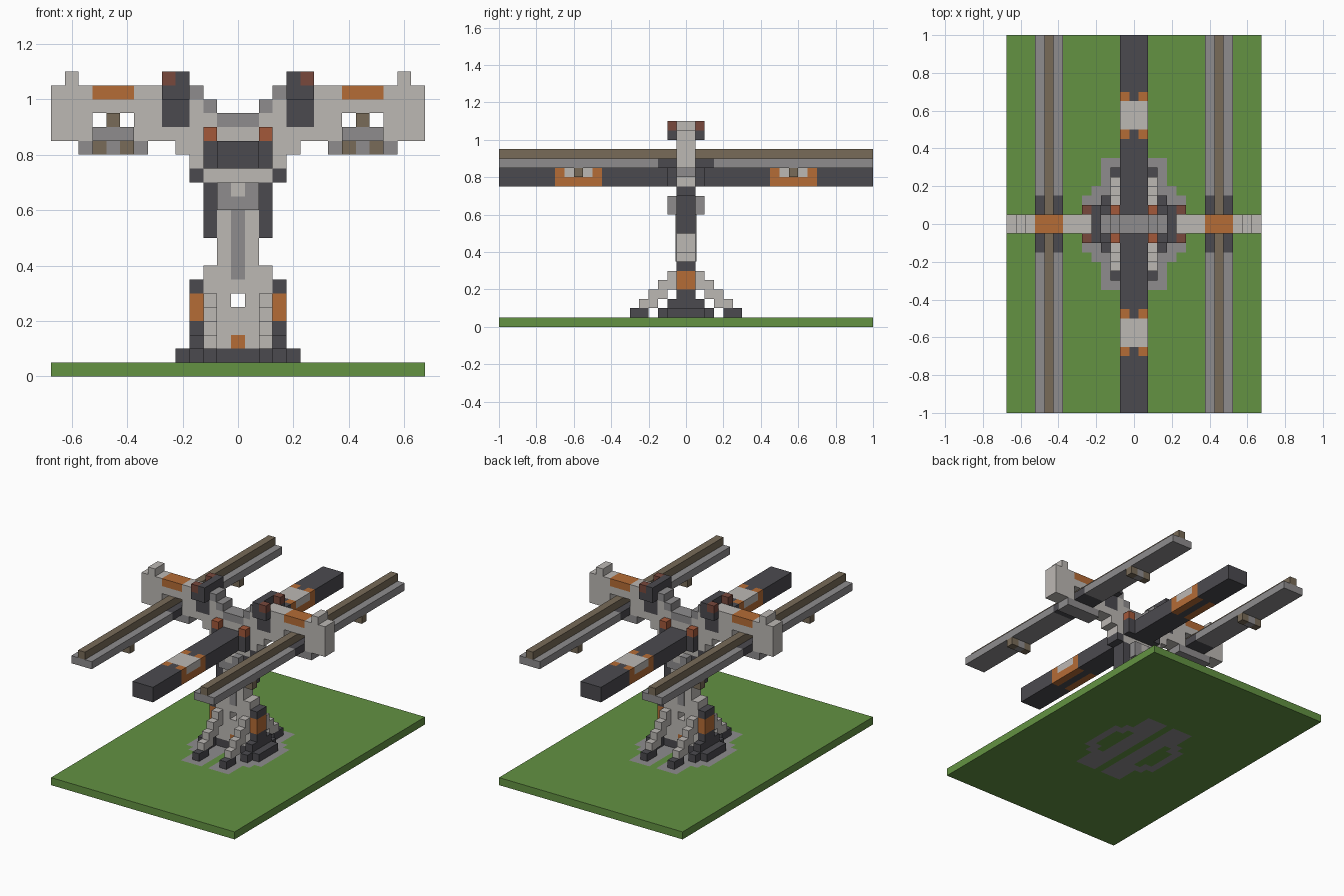
import bpy
import bmesh

if "Cube" in bpy.data.objects:
    bpy.data.objects.remove(bpy.data.objects["Cube"], do_unlink=True)

UNIT = 0.05  # edge of one building block


def material(name, hex_code):
    rgb = [int(hex_code[i:i + 2], 16) / 255 for i in range(0, 6, 2)]
    rgb = [c / 12.92 if c < 0.04 else ((c + 0.055) / 1.055) ** 2.4 for c in rgb]
    mat = bpy.data.materials.new(name)
    mat.use_nodes = True
    colour = (*rgb, 1)
    mat.diffuse_color = colour
    mat.node_tree.nodes["Principled BSDF"].inputs["Base Color"].default_value = colour
    return mat


LIGHT = material("light_stone", "bcb8b4")
GREY = material("mid_grey", "8e8c8d")
DARK = material("dark_metal", "4b4a4f")
ORANGE = material("copper_orange", "b56c36")
RUST = material("rust", "a3583a")
RED = material("red_brown", "78483c")
BROWN = material("rail_brown", "786b58")
GREEN = material("grass_green", "639242")


def finish(name, bm, *mats):
    mesh = bpy.data.meshes.new(name)
    bm.to_mesh(mesh)
    bm.free()
    for mat in mats:
        mesh.materials.append(mat)
    obj = bpy.data.objects.new(name, mesh)
    bpy.context.collection.objects.link(obj)
    return obj


def block(name, mat, xs, ys, zs, mirror=""):
    """Box spanning three ranges in block units, repeated across mirror axes."""
    bm = bmesh.new()
    for sx in ((1, -1) if "x" in mirror else (1,)):
        for sy in ((1, -1) if "y" in mirror else (1,)):
            cube = bmesh.ops.create_cube(bm, size=1)
            for v in cube["verts"]:
                v.co.x = sx * xs[v.co.x > 0] * UNIT
                v.co.y = sy * ys[v.co.y > 0] * UNIT
                v.co.z = zs[v.co.z > 0] * UNIT
    bmesh.ops.recalc_face_normals(bm, faces=bm.faces)
    return finish(name, bm, mat)


MID = (-1, 1)        # thickness of tower and wings
CORE = (-0.5, 0.5)   # centre column of blocks
INNER = (0.5, 1.5)
STAIR = (1.5, 2.5)
SIDE = (2.5, 3.5)
OUTER = (3.5, 4.5)

# Ground slab with a paved border, one block wide, around the feet
feet = [(STAIR, 6), (SIDE, 3), (OUTER, 2)]


def paved(x, y):
    ax, ay = abs(x / UNIT), abs(y / UNIT)
    near = any(lo - 1 < ax < hi + 1 and ay < reach + 1 for (lo, hi), reach in feet)
    under = any(lo < ax < hi and ay < reach for (lo, hi), reach in feet[1:])
    return near and not under


bm = bmesh.new()
bmesh.ops.create_grid(bm, x_segments=27, y_segments=40, size=1)
for v in bm.verts:
    v.co.x *= 13.5 * UNIT
top = bmesh.ops.extrude_face_region(bm, geom=bm.faces[:])
for v in [g for g in top["geom"] if isinstance(g, bmesh.types.BMVert)]:
    v.co.z = UNIT
bmesh.ops.recalc_face_normals(bm, faces=bm.faces)
for f in bm.faces:
    centre = f.calc_center_median()
    f.material_index = int(abs(f.normal.z) > 0.5 and paved(centre.x, centre.y))
finish("ground_slab", bm, GREEN, GREY)

# Tower foot
block("tower_plinth", DARK, (-2.5, 2.5), MID, (1, 2))
block("outer_foot", DARK, OUTER, (-2, 2), (1, 2), "x")
block("side_foot", DARK, SIDE, (-3, 3), (1, 2), "x")
block("side_foot_step", DARK, SIDE, (-2, 2), (2, 3), "x")
block("side_leg_lower", DARK, SIDE, MID, (3, 4), "x")
block("side_leg_band", ORANGE, SIDE, MID, (4, 6), "x")
block("side_leg_cap", DARK, SIDE, MID, (6, 7), "x")

# Tower wall with a square opening
block("tower_wall", LIGHT, (0.5, 2.5), MID, (2, 8), "x")
block("wall_panel_lower", LIGHT, CORE, MID, (3, 5))
block("wall_panel_upper", LIGHT, CORE, MID, (6, 8))
block("wall_accent", ORANGE, CORE, MID, (2, 3))

# Stepped buttresses, front and back
for step in range(3):
    block("buttress_step", LIGHT, STAIR, (step + 1, step + 2), (4 - step, 6 - step), "xy")
block("buttress_end", LIGHT, STAIR, (4, 5), (2, 3), "xy")
block("buttress_foot", DARK, STAIR, (4, 6), (1, 2), "xy")

# Column and neck
block("column", LIGHT, (-1.5, 1.5), MID, (8, 14))
block("column_stripe", GREY, CORE, (1, 1.1), (7, 12), "y")
block("column_clamp", GREY, INNER, (1, 2), (12, 14), "xy")
block("clamp_core_lower", GREY, CORE, (1, 2), (12, 13), "y")
block("clamp_core_upper", LIGHT, CORE, (1, 2), (13, 14), "y")
block("column_pod", DARK, STAIR, MID, (10, 14), "x")
block("neck", LIGHT, (-2.5, 2.5), MID, (14, 15))
block("neck_shoulder", DARK, SIDE, MID, (14, 15), "x")

# Long central beam with a coloured band towards each end
LOW, HIGH, FULL = (15, 16), (16, 17), (15, 17)
block("beam_middle", DARK, (-1.5, 1.5), (-9, 9), FULL)
block("beam_end", DARK, (-1.5, 1.5), (14, 20), FULL, "y")
block("beam_band_core", DARK, CORE, (9, 14), LOW, "y")
block("beam_band_lower", ORANGE, INNER, (10, 13), LOW, "xy")
block("beam_band_patch", LIGHT, (-1.5, 1.5), (10, 13), HIGH, "y")
for ys in ((9, 10), (13, 14)):
    block("beam_band_edge", ORANGE, INNER, ys, FULL, "xy")
    block("beam_band_notch", DARK, CORE, ys, HIGH, "y")
block("beam_collar", DARK, (-2.5, 2.5), (-2, 2), FULL)
block("collar_post", RUST, STAIR, (1, 2), (17, 18), "xy")

# Cradle between the wings
block("cradle_base", LIGHT, (-1.5, 1.5), MID, (17, 18))
block("cradle_floor", GREY, (-1.5, 1.5), MID, (18, 19))
block("cradle_step", LIGHT, STAIR, MID, (17, 19), "x")
block("cradle_step_top", GREY, STAIR, MID, (19, 20), "x")
block("cradle_arm", LIGHT, SIDE, MID, (15, 20), "x")
block("cradle_arm_top", GREY, SIDE, MID, (20, 21), "x")

# Dark joint housings
block("wing_root", LIGHT, OUTER, MID, (16, 18), "x")
block("wing_root_outer", LIGHT, (4.5, 5.5), MID, (17, 18), "x")
block("joint_panel", DARK, (3.5, 5.5), MID, (18, 20), "x")
block("joint_housing", DARK, OUTER, (-2, 2), (20, 22), "x")
block("joint_saddle", LIGHT, (4.5, 5.5), MID, (20, 21), "x")
block("joint_cheek", DARK, (4.5, 5.5), (1, 2), (20, 21), "xy")
block("joint_cheek_cap", RED, (4.5, 5.5), (1, 2), (21, 22), "xy")

# Wings, each with an opening for a rail
WINDOW = (7.5, 10.5)
block("wing_inner", LIGHT, (5.5, 7.5), MID, (17, 21), "x")
block("wing_bridge", LIGHT, WINDOW, MID, (19, 20), "x")
block("wing_top_band", ORANGE, WINDOW, MID, (20, 21), "x")
block("wing_outer", LIGHT, (10.5, 13.5), MID, (17, 21), "x")
block("wing_tip", LIGHT, (11.5, 12.5), MID, (21, 22), "x")
block("wing_sill", GREY, (6.5, 11.5), MID, (16, 17), "x")

# Rails with their shelves and brackets
block("rail", BROWN, (8.5, 9.5), (-20, 20), (18, 19), "x")
block("rail_shelf", GREY, WINDOW, (3, 20), (17, 18), "xy")
block("rail_shelf_middle", DARK, WINDOW, (-3, 3), (17, 18), "x")
block("bracket_core", GREY, (8.5, 9.5), (11, 12), HIGH, "xy")
for xs in ((7.5, 8.5), (9.5, 10.5)):
    block("bracket", BROWN, xs, (11, 12), HIGH, "xy")
